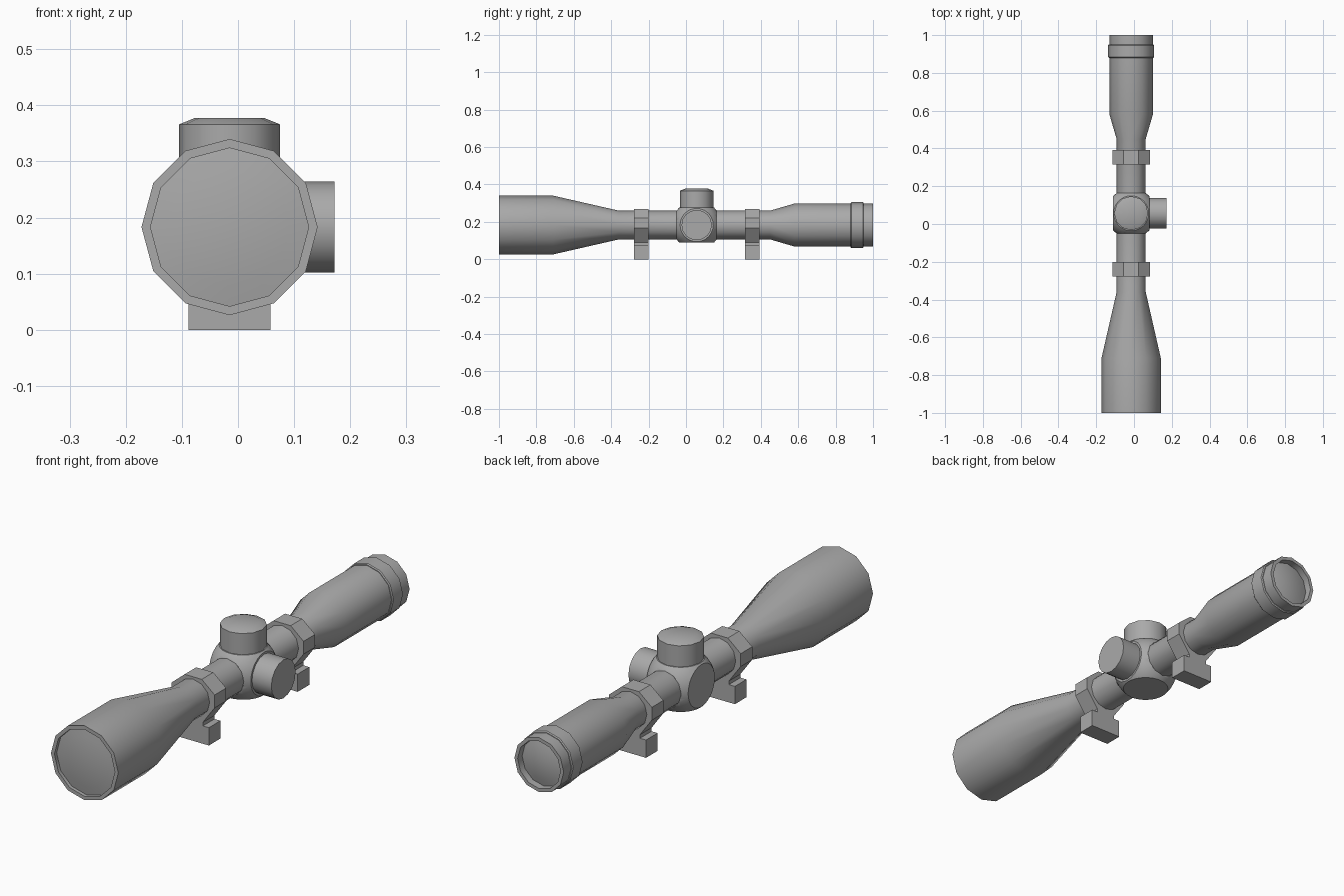
import bpy, bmesh, math
from mathutils import Matrix, Vector

if "Cube" in bpy.data.objects:
    bpy.data.objects.remove(bpy.data.objects["Cube"])

AX, AZ = -0.015, 0.183      # optical axis
HUB = Vector((AX, 0.057, AZ))

grey = bpy.data.materials.new("satin grey")
grey.use_nodes = True
grey.diffuse_color = (0.4, 0.4, 0.4, 1)
grey.node_tree.nodes["Principled BSDF"].inputs["Base Color"].default_value = grey.diffuse_color


def finish(name, bm, smooth=True):
    bmesh.ops.recalc_face_normals(bm, faces=bm.faces)
    mesh = bpy.data.meshes.new(name)
    bm.to_mesh(mesh)
    bm.free()
    mesh.materials.append(grey)
    ob = bpy.data.objects.new(name, mesh)
    bpy.context.collection.objects.link(ob)
    if smooth:
        bpy.ops.object.select_all(action='DESELECT')
        ob.select_set(True)
        bpy.context.view_layer.objects.active = ob
        bpy.ops.object.shade_smooth_by_angle(angle=math.radians(35))
    return ob


def lathe(name, profile, axis, origin, sides=12):
    """Turn (position, radius) pairs around an axis; radius 0 closes the end."""
    bm = bmesh.new()
    turn = Vector((0, 0, 1)).rotation_difference(Vector(axis)).to_matrix()
    rings = []
    for t, r in profile:
        count = sides if r > 0 else 1
        angles = [2 * math.pi * i / sides for i in range(count)]
        rings.append([bm.verts.new(turn @ Vector((r * math.cos(a), r * math.sin(a), t)) + Vector(origin))
                      for a in angles])
    for a, b in zip(rings, rings[1:]):
        for i in range(sides):
            j = (i + 1) % sides
            quad = [a[i % len(a)], a[j % len(a)], b[j % len(b)], b[i % len(b)]]
            bm.faces.new(list(dict.fromkeys(quad)))
    return finish(name, bm)


# Main tube with flared ends, hollow rims and domed lenses
lathe("scope_tube", [
    (-0.97, 0.0), (-0.97, 0.141), (-1, 0.141), (-1, 0.157), (-0.71, 0.157),
    (-0.36, 0.077), (0.45, 0.077), (0.58, 0.115), (1, 0.115),
    (1, 0.1), (0.96, 0.1), (0.96, 0.0)], (0, 1, 0), (AX, 0, AZ))


def lens(name, edge, radius, bulge):
    dome = [(edge + bulge * (1 - k * k), radius * k) for k in (0, 0.25, 0.5, 0.75, 1)]
    lathe(name, dome, (0, 1, 0), (AX, 0, AZ))


lens("front_lens", -0.985, 0.141, -0.013)
lens("rear_lens", 0.97, 0.1, 0.015)

# Focus ring on the eyepiece
lathe("focus_ring", [(0.88, 0.11), (0.88, 0.118), (0.884, 0.122), (0.946, 0.122),
                     (0.95, 0.118), (0.95, 0.11)], (0, 1, 0), (AX, 0, AZ))

# Turret housing: a ball cut flat on six sides
bm = bmesh.new()
bmesh.ops.create_uvsphere(bm, u_segments=32, v_segments=20, radius=0.132)
for i, half in enumerate((0.097, 0.107, 0.094)):
    for sign in (-1, 1):
        normal = Vector((0, 0, 0))
        normal[i] = sign
        cut = bmesh.ops.bisect_plane(bm, geom=bm.verts[:] + bm.edges[:] + bm.faces[:],
                                     plane_co=normal * half, plane_no=normal, clear_outer=True)
        rim = [e for e in cut["geom_cut"] if isinstance(e, bmesh.types.BMEdge)]
        bmesh.ops.edgeloop_fill(bm, edges=rim)
bmesh.ops.translate(bm, verts=bm.verts, vec=HUB)
finish("turret_housing", bm)

# Adjustment knobs
lathe("top_knob", [(0.06, 0.09), (0.183, 0.09), (0.194, 0.063), (0.194, 0)], (0, 0, 1), HUB)
lathe("side_knob", [(0.06, 0.081), (0.187, 0.081), (0.187, 0)], (1, 0, 0), HUB, 16)

# Mounts: faceted clamp on a neck and a rail block
half_outline = [(0.04, 0.27), (0.1, 0.22), (0.1, 0.166), (0.045, 0.09),
                (0.045, 0.075), (0.073, 0.075), (0.073, 0)]
outline = half_outline + [(-x, z) for x, z in reversed(half_outline)]
for name, y in (("front_mount", -0.277), ("rear_mount", 0.315)):
    bm = bmesh.new()
    face = bm.faces.new([bm.verts.new((AX + x, y, z)) for x, z in outline])
    new = bmesh.ops.extrude_face_region(bm, geom=[face])["geom"]
    bmesh.ops.translate(bm, vec=(0, 0.077, 0),
                        verts=[v for v in new if isinstance(v, bmesh.types.BMVert)])
    finish(name, bm, smooth=False)
